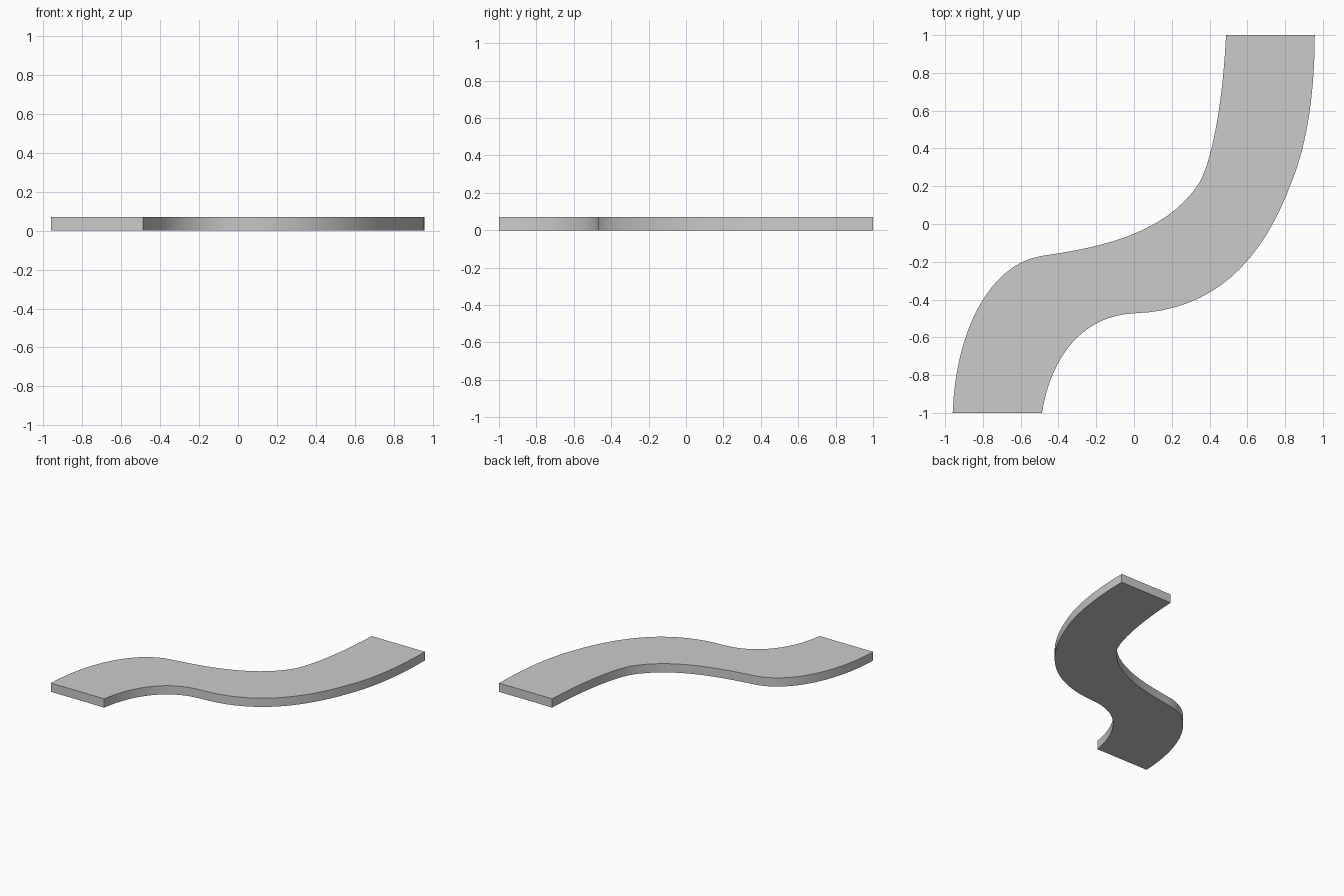
import bpy, bmesh
from mathutils import Vector
from mathutils.geometry import interpolate_bezier

if "Cube" in bpy.data.objects:
    bpy.data.objects.remove(bpy.data.objects["Cube"])

THICK = 0.07
STEPS = 16

# Bezier chains: knot, handle, handle, knot, ...
LEFT = [(-0.96, -1), (-0.945, -0.56), (-0.76, -0.215), (-0.495, -0.17),
        (-0.23, -0.13), (0.16, -0.07), (0.345, 0.217),
        (0.43, 0.37), (0.475, 0.73), (0.487, 1)]
RIGHT = [(-0.487, -1), (-0.44, -0.70), (-0.27, -0.485), (0, -0.473),
         (0.42, -0.46), (0.68, -0.20), (0.836, 0.227),
         (0.92, 0.43), (0.957, 0.72), (0.957, 1)]


def sample(chain):
    """Points along a chain of cubic Bezier segments."""
    pts = []
    for i in range(0, len(chain) - 1, 3):
        seg = interpolate_bezier(*[Vector((x, y, 0)) for x, y in chain[i:i + 4]], STEPS + 1)
        pts += seg if i == 0 else seg[1:]
    return pts


# Winding slab: quad strip between the two edges, extruded upwards
bm = bmesh.new()
left = [bm.verts.new(p) for p in sample(LEFT)]
right = [bm.verts.new(p) for p in sample(RIGHT)]
for i in range(len(left) - 1):
    bm.faces.new((left[i], right[i], right[i + 1], left[i + 1]))
top = bmesh.ops.extrude_face_region(bm, geom=bm.faces[:])
verts = [g for g in top["geom"] if isinstance(g, bmesh.types.BMVert)]
bmesh.ops.translate(bm, verts=verts, vec=(0, 0, THICK))
bmesh.ops.recalc_face_normals(bm, faces=bm.faces[:])

mesh = bpy.data.meshes.new("winding_path")
bm.to_mesh(mesh)
bm.free()
path = bpy.data.objects.new("winding_path", mesh)
bpy.context.collection.objects.link(path)

# Smooth curved sides, crisp rims
bpy.context.view_layer.objects.active = path
path.select_set(True)
bpy.ops.object.shade_smooth_by_angle(angle=0.52)
